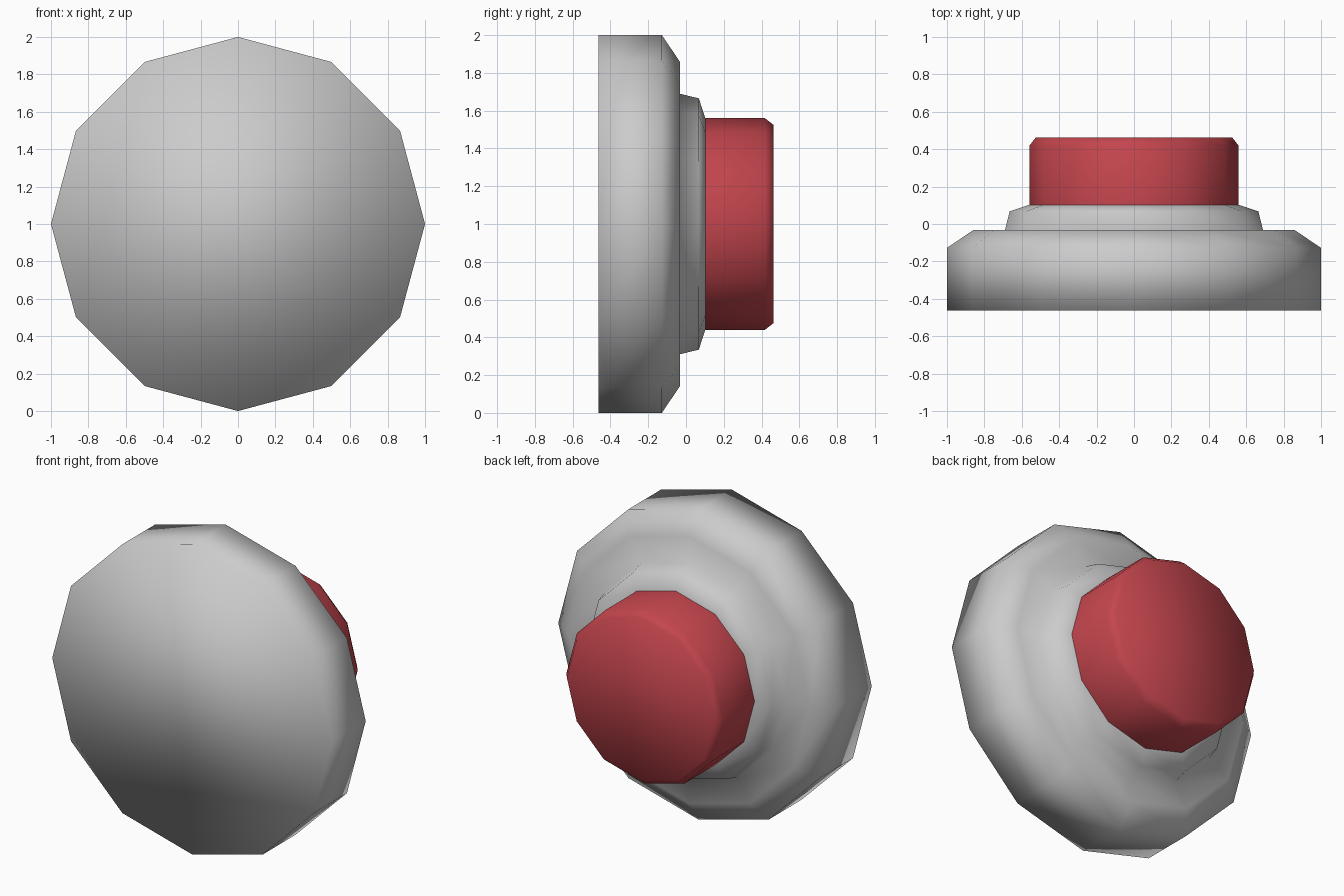
import bpy, bmesh, math

if "Cube" in bpy.data.objects:
    bpy.data.objects.remove(bpy.data.objects["Cube"])

SIDES = 12
CENTRE_Z = 1.0


def lathe(name, profile, cap_first=False, cap_last=False, color=None):
    """Spin (radius, y) points around the y axis; optionally cap the ends."""
    bm = bmesh.new()
    rings = []
    for r, y in profile:
        ring = []
        for i in range(SIDES):
            a = 2 * math.pi * i / SIDES
            ring.append(bm.verts.new((r * math.cos(a), y, CENTRE_Z + r * math.sin(a))))
        rings.append(ring)
    for lower, upper in zip(rings, rings[1:]):
        for i in range(SIDES):
            j = (i + 1) % SIDES
            bm.faces.new((lower[i], upper[i], upper[j], lower[j]))
    if cap_first:
        bm.faces.new(rings[0])
    if cap_last:
        bm.faces.new(rings[-1][::-1])
    for f in bm.faces:
        f.smooth = True
    mesh = bpy.data.meshes.new(name)
    bm.to_mesh(mesh)
    bm.free()
    obj = bpy.data.objects.new(name, mesh)
    bpy.context.collection.objects.link(obj)
    if color:
        mat = bpy.data.materials.new(name + "_paint")
        mat.diffuse_color = color
        mat.use_nodes = True
        mat.node_tree.nodes["Principled BSDF"].inputs["Base Color"].default_value = mat.diffuse_color
        mesh.materials.append(mat)
    return obj


# Wide base disc with bevelled rim and stepped collar
lathe("base_and_collar",
      [(1.0, -0.463), (1.0, -0.128), (0.86, -0.033),
       (0.69, -0.033), (0.665, 0.068), (0.56, 0.102)],
      cap_first=True)

# Red push button
lathe("button",
      [(0.56, 0.102), (0.56, 0.418), (0.525, 0.463)],
      cap_last=True, color=(0.55, 0.06, 0.075, 1))
